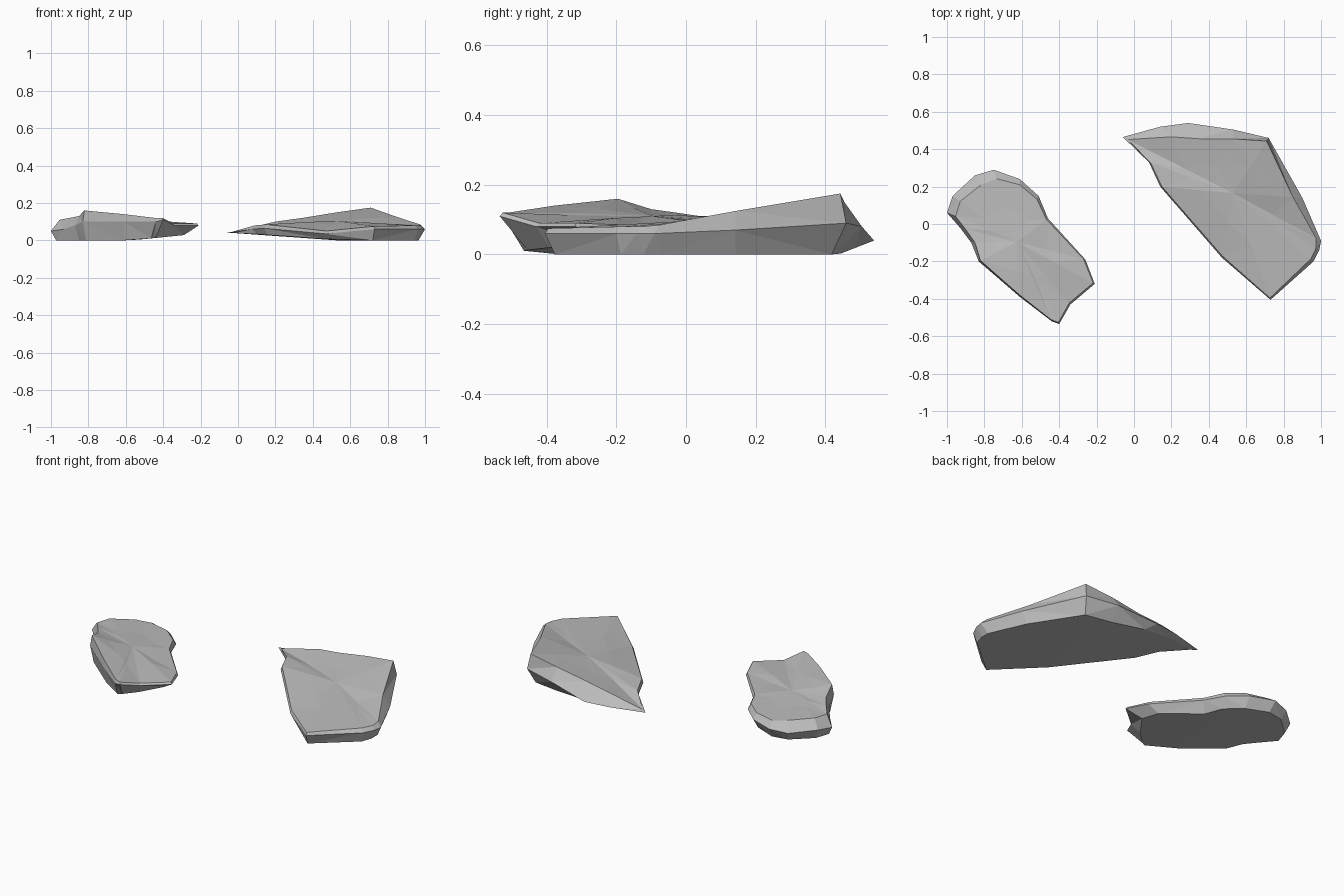
import bpy
import bmesh
import random
from mathutils import Vector

cube = bpy.data.objects.get("Cube")
if cube:
    bpy.data.objects.remove(cube, do_unlink=True)

random.seed(4)

# One plain stone colour
stone = bpy.data.materials.new("grey stone")
stone.use_nodes = True
grey = (0.5, 0.5, 0.5, 1)
stone.diffuse_color = grey
stone.node_tree.nodes["Principled BSDF"].inputs["Base Color"].default_value = grey


def toward(point, centre, distance, height):
    """Move a rim point inward by a distance and set its height."""
    flat = Vector((point.x, point.y, 0))
    inward = (Vector((centre.x, centre.y, 0)) - flat).normalized()
    flat += inward * distance
    flat.z = height
    return flat


def slab(name, outline, middle_height, underside):
    """Faceted slab: underside ring, rim, top edge, inner ring and centre."""
    rims = [Vector(row[:3]) for row in outline]
    centre = sum(rims, Vector()) / len(rims)
    centre.z = middle_height
    low, high, inner = [], [], []
    for rim, (x, y, z, top, top_inset, base_inset) in zip(rims, outline):
        base = toward(rim, centre, base_inset, 0)
        base.z = min(max(0, underside(base.x)), z)
        edge = toward(rim, centre, top_inset, top)
        low.append(base)
        high.append(edge)
        ring = edge.lerp(centre, random.uniform(0.42, 0.55))
        ring.z += random.uniform(-0.005, 0.006)
        inner.append(ring)

    bm = bmesh.new()
    rings = [[bm.verts.new(p) for p in ring] for ring in (low, rims, high, inner)]
    count = len(rims)
    for lower, upper in zip(rings, rings[1:]):
        for i in range(count):
            j = (i + 1) % count
            bm.faces.new((lower[i], lower[j], upper[j], upper[i]))

    # Close the top and the flat underside with fans
    crown = bm.verts.new(centre)
    foot = bm.verts.new((centre.x, centre.y, 0))
    for i in range(count):
        j = (i + 1) % count
        bm.faces.new((rings[-1][i], rings[-1][j], crown))
        bm.faces.new((rings[0][j], rings[0][i], foot))

    bmesh.ops.triangulate(bm, faces=bm.faces[:])
    bmesh.ops.recalc_face_normals(bm, faces=bm.faces[:])
    mesh = bpy.data.meshes.new(name)
    bm.to_mesh(mesh)
    bm.free()
    mesh.materials.append(stone)
    obj = bpy.data.objects.new(name, mesh)
    bpy.context.collection.objects.link(obj)
    return obj


# Each row: x, y, rim height, top height, top inset, underside inset
small_outline = [
    (-0.75, 0.29, 0.06, 0.09, 0.05, 0.04),
    (-0.85, 0.26, 0.05, 0.10, 0.06, 0.03),
    (-0.97, 0.15, 0.06, 0.11, 0.05, 0.03),
    (-1.0, 0.06, 0.05, 0.11, 0.05, 0.03),
    (-0.93, -0.02, 0.06, 0.12, 0.03, 0.02),
    (-0.87, -0.1, 0.08, 0.13, 0.02, 0.02),
    (-0.83, -0.2, 0.10, 0.16, 0.01, 0.02),
    (-0.61, -0.39, 0.10, 0.14, 0.01, 0.03),
    (-0.44, -0.52, 0.10, 0.12, 0.01, 0.06),
    (-0.4, -0.535, 0.11, 0.12, 0.01, 0.09),
    (-0.34, -0.43, 0.08, 0.09, 0.01, 0.05),
    (-0.21, -0.32, 0.08, 0.09, 0.01, 0.09),
    (-0.26, -0.19, 0.07, 0.085, 0.01, 0.06),
    (-0.46, 0.03, 0.07, 0.09, 0.01, 0.04),
    (-0.51, 0.15, 0.06, 0.09, 0.02, 0.04),
    (-0.61, 0.24, 0.06, 0.09, 0.03, 0.04),
]

large_outline = [
    (-0.06, 0.465, 0.04, 0.045, 0.03, 0.03),
    (0.08, 0.33, 0.06, 0.08, 0.01, 0.02),
    (0.14, 0.2, 0.065, 0.085, 0.01, 0.02),
    (0.47, -0.18, 0.035, 0.05, 0.01, 0.03),
    (0.73, -0.405, 0.06, 0.075, 0.01, 0.03),
    (0.96, -0.2, 0.06, 0.08, 0.02, 0.02),
    (0.99, -0.14, 0.06, 0.08, 0.02, 0.03),
    (1.0, -0.09, 0.06, 0.085, 0.03, 0.04),
    (0.9, 0.14, 0.07, 0.125, 0.05, 0.03),
    (0.72, 0.46, 0.09, 0.175, 0.02, 0.05),
    (0.53, 0.505, 0.08, 0.15, 0.05, 0.06),
    (0.29, 0.54, 0.04, 0.12, 0.10, 0.07),
    (0.14, 0.52, 0.04, 0.10, 0.08, 0.06),
]

slab("small_rock_slab", small_outline, 0.11, lambda x: 0.1 * (x + 0.57))
slab("large_rock_slab", large_outline, 0.105, lambda x: 0.04 - 0.07 * x)
